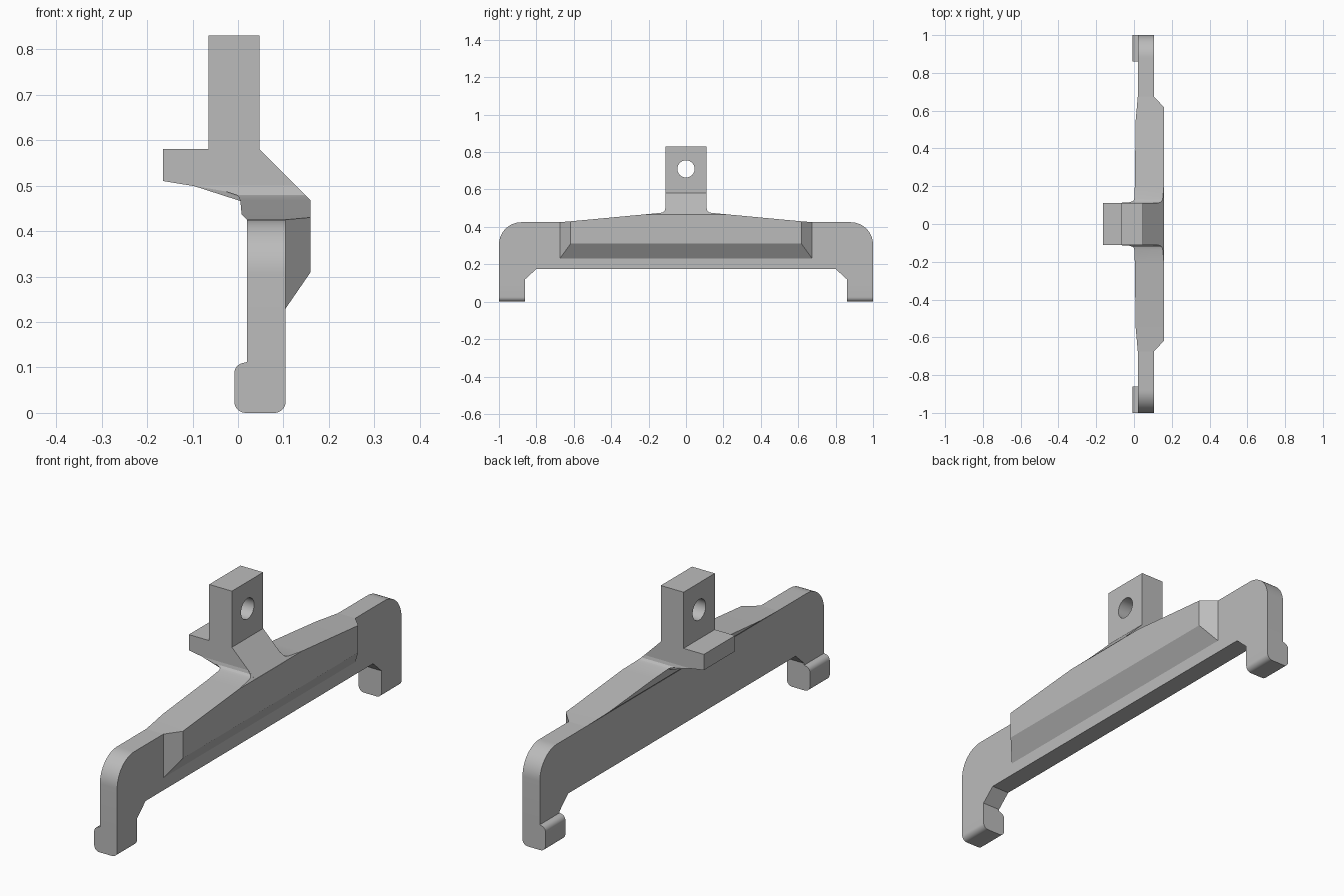
import bpy, bmesh, math

cube = bpy.data.objects.get("Cube")
if cube:
    bpy.data.objects.remove(cube, do_unlink=True)

grey = bpy.data.materials.new("Plain grey")
grey.use_nodes = True
grey.diffuse_color = (0.5, 0.5, 0.5, 1)
grey.node_tree.nodes["Principled BSDF"].inputs["Base Color"].default_value = (0.5, 0.5, 0.5, 1)


def finish(bm, name):
    bmesh.ops.remove_doubles(bm, verts=bm.verts, dist=1e-5)
    bmesh.ops.recalc_face_normals(bm, faces=bm.faces)
    mesh = bpy.data.meshes.new(name)
    bm.to_mesh(mesh)
    bm.free()
    mesh.materials.append(grey)
    ob = bpy.data.objects.new(name, mesh)
    bpy.context.collection.objects.link(ob)
    return ob


def smooth(ob):
    bpy.ops.object.select_all(action='DESELECT')
    ob.select_set(True)
    bpy.context.view_layer.objects.active = ob
    bpy.ops.object.shade_smooth_by_angle(angle=math.radians(25))


def extrude(name, outline, axis, a, b):
    """Extrude a closed outline along x (outline in y,z) or y (outline in x,z)."""
    bm = bmesh.new()
    place = (lambda p, t: (t, p[0], p[1])) if axis == 'x' else (lambda p, t: (p[0], t, p[1]))
    face = bm.faces.new([bm.verts.new(place(p, a)) for p in outline])
    new = bmesh.ops.extrude_face_region(bm, geom=[face])['geom']
    move = (b - a, 0, 0) if axis == 'x' else (0, b - a, 0)
    bmesh.ops.translate(bm, vec=move, verts=[v for v in new if isinstance(v, bmesh.types.BMVert)])
    return finish(bm, name)


def arc(cx, cz, r, start, end, n=8):
    angles = [math.radians(start + (end - start) * i / n) for i in range(n + 1)]
    return [(cx + r * math.cos(t), cz + r * math.sin(t)) for t in angles]


# Main plate with rounded shoulders and legs
half = [(0.8, 0.175), (0.86, 0.12), (0.86, 0.112), (1, 0.112)] + arc(0.88, 0.305, 0.12, 0, 90, 14)
plate = extrude("main_plate", half + [(-y, z) for y, z in reversed(half)], 'x', 0.02, 0.105)
smooth(plate)

# Hooked feet
foot = ([(0.105, 0.112)] + arc(0.08, 0.025, 0.025, 0, -90) + arc(0.017, 0.025, 0.025, 270, 180)
        + arc(0.015, 0.087, 0.023, 180, 100) + [(0.02, 0.112)])
for name, a in (("front_foot", -1), ("back_foot", 0.86)):
    smooth(extrude(name, foot, 'y', a, a + 0.14))

# Neck, side ledge and upright tab
neck = extrude("neck_and_tab", [
    (-0.165, 0.51), (-0.165, 0.58), (-0.065, 0.58), (-0.065, 0.83), (0.047, 0.83),
    (0.047, 0.58), (0.16, 0.467), (0.1, 0.45), (0.008, 0.455), (0.006, 0.467),
    (0, 0.478), (-0.012, 0.484), (-0.03, 0.488)], 'y', -0.11, 0.11)

# Pin hole through the tab
bpy.ops.mesh.primitive_cylinder_add(vertices=40, radius=0.046, depth=0.4,
                                    location=(0, 0, 0.71), rotation=(0, math.pi / 2, 0))
cutter = bpy.context.object
cutter.name = "hole_cutter"
cutter.hide_render = True
cut = neck.modifiers.new("Pin hole", 'BOOLEAN')
cut.operation, cut.solver, cut.object = 'DIFFERENCE', 'EXACT', cutter
bpy.ops.object.select_all(action='DESELECT')
neck.select_set(True)
bpy.context.view_layer.objects.active = neck
bpy.ops.object.modifier_apply(modifier=cut.name)
bpy.data.objects.remove(cutter, do_unlink=True)
smooth(neck)

# Stiffening rib, lofted along y and blended into the neck
UNDER = [(0.02, 0.425), (0.008, 0.437), (0.006, 0.465), (0, 0.478), (-0.03, 0.488), (-0.1, 0.5)]


def underside(top):
    """Points of the underside curve, cut off at the given height."""
    pts = [UNDER[0]]
    for (x0, z0), (x1, z1) in zip(UNDER, UNDER[1:]):
        t = max(0, min(1, (top - z0) / (z1 - z0)))
        pts.append((x0 + (x1 - x0) * t, z0 + (z1 - z0) * t) if t > 0 else pts[-1])
    return pts


def section(top, outer, bottom):
    shoulder = min(top, 0.467)
    return [(0.105, 0.23), (outer, bottom), (outer, shoulder),
            (outer - (top - shoulder), top)] + underside(top)[::-1] + [(0.06, 0.4), (0.06, 0.24)]


stations = [(0.675, 0.425, 0.105, 0.23), (0.617, 0.43, 0.16, 0.31), (0.54, 0.437, 0.16, 0.31),
            (0.22, 0.467, 0.16, 0.31), (0.135, 0.475, 0.16, 0.31), (0.122, 0.479, 0.16, 0.31),
            (0.114, 0.487, 0.16, 0.31), (0.111, 0.5, 0.16, 0.31), (0.108, 0.466, 0.16, 0.31)]
stations += [(-y, *rest) for y, *rest in reversed(stations)]
bm = bmesh.new()
rings = [[bm.verts.new((x, y, z)) for x, z in section(*rest)] for y, *rest in stations]
for r, s in zip(rings, rings[1:]):
    for i in range(len(r)):
        j = (i + 1) % len(r)
        bm.faces.new((r[i], r[j], s[j], s[i]))
for end in (rings[0], rings[-1]):
    bm.faces.new(end)
smooth(finish(bm, "stiffening_rib"))
